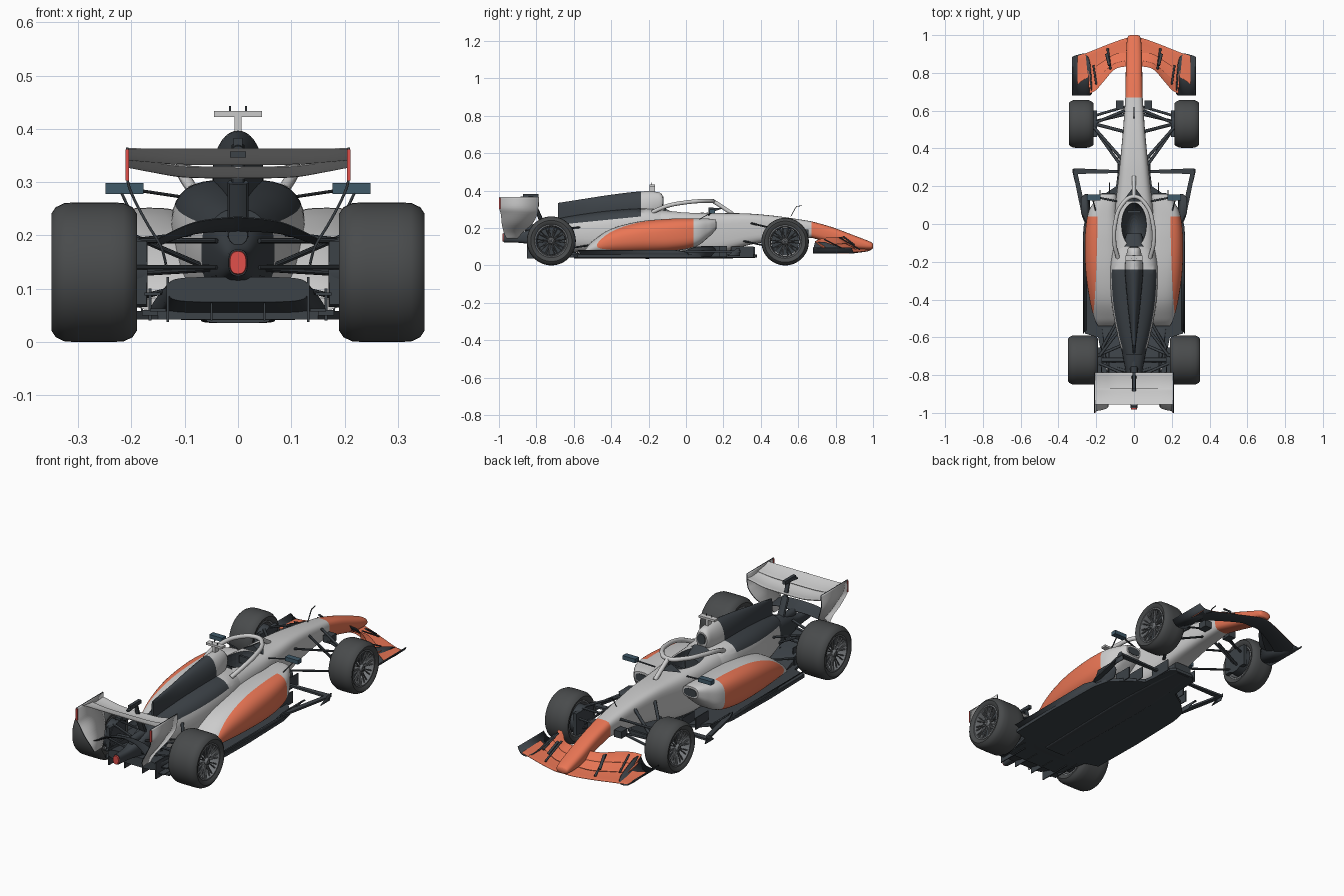
import bpy, bmesh, math
from mathutils import Vector

if "Cube" in bpy.data.objects:
    bpy.data.objects.remove(bpy.data.objects["Cube"])


def material(name, *rgb):
    m = bpy.data.materials.new(name)
    m.diffuse_color = (*rgb, 1)
    m.use_nodes = True
    m.node_tree.nodes["Principled BSDF"].inputs["Base Color"].default_value = m.diffuse_color
    return m


WHITE = material("light_grey", .62, .62, .60)
DARK = material("carbon", .045, .054, .063)
ORANGE = material("orange", .82, .18, .09)
RUBBER = material("rubber", .066, .07, .072)
RIM = material("rim", .17, .18, .19)
RED = material("red", .75, .08, .07)
BLUE = material("slate_blue", .05, .10, .14)


def make(name, verts, faces, mats, pick=None, mirror=False, solid=0, cuts=()):
    """Mesh object; cuts are (point, normal) planes; pick(centre, normal) gives a face's material index."""
    me = bpy.data.meshes.new(name)
    me.from_pydata([tuple(v) for v in verts], [], faces)
    bm = bmesh.new()
    bm.from_mesh(me)
    for co, no in cuts:
        bmesh.ops.bisect_plane(bm, geom=bm.verts[:] + bm.edges[:] + bm.faces[:], plane_co=co, plane_no=no)
    bmesh.ops.recalc_face_normals(bm, faces=bm.faces)
    for f in bm.faces:
        f.smooth = True
        if pick:
            f.material_index = int(pick(f.calc_center_median(), f.normal))
    bm.to_mesh(me)
    bm.free()
    me.set_sharp_from_angle(angle=math.radians(35))
    for m in mats:
        me.materials.append(m)
    ob = bpy.data.objects.new(name, me)
    bpy.context.collection.objects.link(ob)
    if solid:
        s = ob.modifiers.new("thickness", 'SOLIDIFY')
        s.thickness, s.offset, s.material_offset_rim = solid, 0, len(mats) - 1
    if mirror:
        ob.modifiers.new("mirror", 'MIRROR')
    return ob


def bridge(rings, n, closed=False, caps=(True, True)):
    k = len(rings)
    fs = [(i * n + j, i * n + (j + 1) % n, (i + 1) % k * n + (j + 1) % n, (i + 1) % k * n + j)
          for i in range(k if closed else k - 1) for j in range(n)]
    if not closed:
        fs += [tuple(range(n))] * caps[0] + [tuple(range((k - 1) * n, k * n))] * caps[1]
    return [v for r in rings for v in r], fs


def smooth_rows(rows, sub):
    out = []
    for i in range(len(rows) - 1):
        a, b, c, d = rows[max(i - 1, 0)], rows[i], rows[i + 1], rows[min(i + 2, len(rows) - 1)]
        for s in range(sub):
            t = s / sub
            out.append([.5 * (2 * q + (r - p) * t + (2*p - 5*q + 4*r - w) * t*t + (3*q - p - 3*r + w) * t**3)
                        for p, q, r, w in zip(a, b, c, d)])
    return out + [list(rows[-1])]


def loft(name, rows, mats, pick=None, mirror=False, sub=6, n=36, cuts=()):
    """Rounded sections along y: (y, x centre, half width, z bottom, z top, squareness)."""
    rings = []
    for y, xc, hw, zb, zt, e in smooth_rows(rows, sub):
        ring = []
        for k in range(n):
            c, s = math.cos(math.tau * k / n), math.sin(math.tau * k / n)
            ring.append((xc + hw * math.copysign(abs(c) ** (2 / e), c), y,
                         (zb + zt) / 2 + (zt - zb) / 2 * math.copysign(abs(s) ** (2 / e), s)))
        rings.append(ring)
    return make(name, *bridge(rings, n), mats, pick, mirror, cuts=cuts)


def wing(name, rows, mats, pick=None, thick=.006, sag=.008):
    """Aerofoil along x: (x, lead y, lead z, trail y, trail z), mirrored."""
    ts = [0, .05, .15, .3, .5, .75, 1]
    path = [(t, 1) for t in ts] + [(t, -1) for t in reversed(ts)]
    rings = []
    for x, yl, zl, yt, zt in smooth_rows(rows, 6):
        rings.append([(x, yl + (yt - yl) * t, zl + (zt - zl) * t - sag * 4 * t * (1 - t)
                       + s * (.001 + thick * 1.6 * math.sqrt(t) * (1 - t))) for t, s in path])
    return make(name, *bridge(rings, len(path), caps=(rows[0][0] > 0, True)), mats, pick, True)


def sheet(name, rows, mats, sub=5, solid=.005):
    """Curved plate: rows of (x, z, front y, back y), mirrored."""
    vs = []
    for x, z, y0, y1 in smooth_rows(rows, sub):
        vs += [(x, y0, z), (x, y1, z)]
    return make(name, vs, [(i, i + 1, i + 3, i + 2) for i in range(0, len(vs) - 2, 2)], mats, mirror=True, solid=solid)


def plate(name, outline, z0, z1, mat, mirror=False):
    return make(name, *bridge([[(x, y, z) for x, y in outline] for z in (z0, z1)], len(outline)), [mat], mirror=mirror)


def rods(name, items, mat, mirror=True, n=10):
    vs, fs = [], []
    for p, q, r in items:
        p, q = Vector(p), Vector(q)
        d = (q - p).normalized()
        u = d.cross(Vector((0, .1, 1))).normalized()
        w = d.cross(u)
        v, f = bridge([[c + u * r * math.cos(math.tau*k/n) + w * r * .6 * math.sin(math.tau*k/n) for k in range(n)] for c in (p, q)], n)
        fs += [tuple(i + len(vs) for i in g) for g in f]
        vs += v
    return make(name, vs, fs, [mat], mirror=mirror)


def boxes(name, items, mat, mirror=False):
    vs, fs = [], []
    for x, y, z, a, b, c in items:
        v, f = bridge([[(x + i*a/2, y + j*b/2, z + k*c/2) for i, j in ((-1, -1), (1, -1), (1, 1), (-1, 1))] for k in (-1, 1)], 4)
        fs += [tuple(i + len(vs) for i in g) for g in f]
        vs += v
    return make(name, vs, fs, [mat], mirror=mirror)


def lathe(name, prof, y, z, mat, n=48):
    rings = [[(x, y + r * math.cos(math.tau*k/n), z + r * math.sin(math.tau*k/n)) for k in range(n)] for x, r in prof]
    return make(name, *bridge(rings, n, closed=True), [mat], mirror=True)


# Wheels: tyre, rim, brake drum, hub and spokes
for end, y, R, a, b in (("front", .53, .127, .215, .345), ("rear", -.72, .131, .19, .35)):
    lathe(end + "_tyre", [(a + .012, .086), (a + .002, .098), (a, .11), (a + .008, R - .009), (a + .025, R - .001),
                          (a + .05, R), (b - .05, R), (b - .025, R - .001), (b - .008, R - .009), (b, .11),
                          (b - .002, .098), (b - .012, .086)], y, R, RUBBER)
    lathe(end + "_rim", [(a + .01, .088), (b - .009, .089), (b - .008, .082), (b - .03, .076), (a + .03, .076), (a + .01, .08)], y, R, RIM)
    lathe(end + "_brake_drum", [(a - .02, .005), (a - .02, .065), (b - .05, .074), (b - .05, .005)], y, R, DARK)
    lathe(end + "_hub", [(b - .05, .004), (b - .05, .022), (b - .02, .018), (b - .012, .011), (b - .012, .004)], y, R, RIM, 20)
    spokes = []
    for k in range(20):
        t = math.tau * (k // 2) / 10
        u = t + (.12 if k % 2 else -.12)
        spokes.append(((b - .026, y + .014 * math.cos(t), R + .014 * math.sin(t)),
                       (b - .018, y + .08 * math.cos(u), R + .08 * math.sin(u)), .005))
    rods(end + "_spokes", spokes, RIM, n=6)

# Nose and chassis with the cockpit cut out
loft("nose", [(1.0, 0, .02, .095, .115, 2), (.985, 0, .035, .085, .127, 2.4), (.9, 0, .042, .09, .16, 2.8),
              (.78, 0, .044, .12, .205, 3), (.67, 0, .046, .148, .236, 3.2)], [ORANGE])
chassis = loft("chassis", [(.67, 0, .046, .148, .236, 3.2), (.5, 0, .058, .135, .262, 3.5), (.34, 0, .073, .11, .277, 4),
                           (.2, 0, .088, .07, .28, 4), (.08, 0, .102, .055, .283, 4), (-.08, 0, .112, .055, .293, 3.5),
                           (-.2, 0, .115, .055, .3, 3)], [WHITE])
bpy.ops.mesh.primitive_uv_sphere_add(segments=32, ring_count=20, location=(0, -.005, .29))
cutter = bpy.context.object
cutter.scale = (.066, .118, .14)
cutter.data.materials.append(DARK)
cutter.hide_render = True
bo = chassis.modifiers.new("cockpit", 'BOOLEAN')
bo.object, bo.operation, bo.material_mode = cutter, 'DIFFERENCE', 'TRANSFER'
bpy.context.view_layer.objects.active = chassis
bpy.ops.object.modifier_apply(modifier="cockpit")
bpy.data.objects.remove(cutter)
loft("headrest", [(-.05, 0, .04, .2, .27, 3), (-.12, 0, .06, .18, .31, 3)], [DARK])
boxes("steering_wheel", [(0, .065, .255, .07, .012, .035)], DARK)

# Halo
cu = bpy.data.curves.new("halo", 'CURVE')
cu.dimensions, cu.bevel_depth, cu.bevel_resolution = '3D', .011, 3
arc = [(.085, -.18, .285), (.104, -.1, .318), (.1, 0, .337), (.065, .1, .345)]
for pts in (arc + [(0, .145, .344)] + [(-x, y, z) for x, y, z in reversed(arc)], [(0, .25, .275), (0, .19, .315), (0, .145, .344)]):
    sp = cu.splines.new('BEZIER')
    sp.bezier_points.add(len(pts) - 1)
    for p, co in zip(sp.bezier_points, pts):
        p.co, p.handle_left_type, p.handle_right_type = co, 'AUTO', 'AUTO'
cu.use_fill_caps = True
cu.materials.append(WHITE)
bpy.context.collection.objects.link(bpy.data.objects.new("halo", cu))
make("windscreen", [(0, .2, .305), (-.06, .12, .28), (.06, .12, .28), (0, .12, .31)],
     [(0, 1, 2), (0, 1, 3), (0, 2, 3), (1, 2, 3)], [DARK])

# Sidepods with orange flanks and dark inlets
edge = (Vector((.198, 0, 0)), Vector((1, .02, .1)).normalized())
edge[0].z = .2
loft("sidepod", [(.16, .137, .042, .19, .245, 3), (.12, .15, .06, .15, .25, 3), (.05, .165, .08, .1, .252, 3),
                 (-.08, .165, .095, .075, .25, 2.8), (-.25, .155, .101, .065, .235, 2.5), (-.4, .135, .1, .06, .195, 2.4),
                 (-.5, .11, .1, .058, .13, 2.4), (-.54, .1, .09, .056, .085, 2.4)], [WHITE, ORANGE],
     lambda c, n: c.y < .04 and (c - edge[0]).dot(edge[1]) > 0, True, 8, 48, [edge, ((0, .04, 0), (0, 1, 0))])
loft("sidepod_inlet", [(.163, .137, .034, .196, .235, 3), (.155, .137, .034, .196, .235, 3)], [DARK], mirror=True, sub=1)

# Engine cover, spine and airbox
line = (Vector((0, -.24, .262)), Vector((0, -.1, 1)))
loft("engine_cover", [(-.12, 0, .112, .06, .297, 3), (-.24, 0, .127, .06, .305, 3.4), (-.42, 0, .118, .06, .292, 3),
                      (-.58, 0, .09, .07, .27, 2.6), (-.69, 0, .06, .09, .25, 2.4)], [WHITE, DARK],
     lambda c, n: c.y < -.24 and ((c - line[0]).dot(line[1]) > 0 or c.y < -.66),
     cuts=[line, ((0, -.24, 0), (0, 1, 0)), ((0, -.66, 0), (0, 1, 0))])
loft("airbox_spine", [(-.125, 0, .03, .3, .375, 2.2), (-.15, 0, .038, .27, .392, 2.2), (-.24, 0, .048, .23, .396, 2),
                      (-.4, 0, .036, .22, .378, 2), (-.55, 0, .02, .2, .355, 2.2), (-.685, 0, .006, .2, .334, 4)],
     [WHITE, DARK], lambda c, n: c.y < -.24, cuts=[((0, -.24, 0), (0, 1, 0))])
loft("air_intake", [(-.12, 0, .023, .315, .368, 2.2), (-.13, 0, .023, .315, .368, 2.2)], [DARK], sub=1)
boxes("camera_mount", [(0, -.18, .405, .014, .03, .04), (0, -.18, .428, .09, .028, .011)], WHITE)
rods("aerials", [((.015, -.185, .43), (.015, -.185, .443), .002), ((.0, .56, .262), (.0, .59, .315), .003),
                 ((0, .59, .315), (0, .62, .32), .003)], DARK)

# Mirrors
boxes("mirror_housing", [(.213, .14, .288, .072, .03, .02)], BLUE, True)
rods("mirror_stalk", [((.19, .14, .285), (.09, .12, .27), .005), ((.22, .135, .283), (.2, .06, .24), .003)], DARK)

# Floor, diffuser, fences and bargeboard frame
half = [(.05, .38), (.075, .36), (.095, .2), (.17, .15), (.24, .08), (.258, 0), (.265, -.3), (.26, -.58), (.19, -.6), (.17, -.7), (.15, -.76)]
plate("floor", half + [(-x, y) for x, y in reversed(half)], .042, .058, DARK)
sheet("floor_edge", [(.25, .05, .02, -.56), (.262, .07, .0, -.57), (.268, .082, -.06, -.58)], [DARK])
loft("plank", [(.37, 0, .05, .04, .1, 5), (0, 0, .07, .036, .06, 6), (-.6, 0, .06, .036, .06, 6)], [DARK])
loft("diffuser", [(-.55, 0, .17, .042, .06, 8), (-.7, 0, .15, .045, .1, 6), (-.85, 0, .13, .075, .122, 5)], [DARK])
boxes("diffuser_fence", [(.05, -.76, .07, .004, .16, .06), (.132, -.76, .08, .005, .18, .085),
                         (.165, -.7, .07, .005, .14, .06), (.15, -.8, .06, .03, .06, .005)], DARK, True)
boxes("front_fence", [(.085, .3, .072, .004, .12, .06), (.13, .17, .075, .004, .1, .06), (.18, .13, .075, .004, .1, .06)], DARK, True)
plate("bargeboard_frame", [(.08, .285), (.32, .295), (.322, .27), (.275, .04), (.25, -.02), (.25, .05), (.298, .265), (.08, .27)],
      .07, .08, DARK, True)
sheet("bargeboard_vane", [(.322, .09, .29, .27), (.31, .05, .29, .22)], [DARK])
sheet("floor_vanes", [(.235, .045, .13, -.05), (.25, .08, .16, .0), (.28, .1, .14, .06)], [DARK])

# Front wing
under = lambda c, n: n.z < -.2
wing("front_wing_main", [(0, .99, .085, .88, .09), (.05, .982, .08, .88, .09), (.14, .95, .074, .84, .085),
                         (.24, .91, .07, .78, .08), (.3, .89, .07, .74, .076)], [ORANGE, DARK], under, sag=.004)
wing("front_flap_lower", [(.03, .905, .092, .85, .12), (.1, .9, .092, .835, .12), (.18, .85, .088, .765, .112),
                          (.24, .81, .084, .72, .1)], [ORANGE, DARK], under, .004, .003)
wing("front_flap_upper", [(.03, .865, .118, .835, .15), (.1, .85, .118, .82, .152), (.16, .805, .114, .755, .148),
                          (.2, .77, .108, .71, .138), (.235, .74, .1, .69, .128)], [ORANGE, DARK], under, .004, .003)
sheet("front_wing_endplate", [(.225, .125, .74, .69), (.236, .085, .86, .68), (.26, .069, .9, .68), (.3, .07, .895, .68),
                              (.325, .095, .885, .68)], [DARK])
rods("flap_brackets", [((.14, .93, .085), (.125, .82, .15), .006), ((.145, .9, .11), (.13, .84, .155), .008),
                       ((.215, .84, .09), (.2, .74, .14), .005)], DARK)

# Rear wing
wing("rear_wing_main", [(0, -.785, .318, -.885, .328), (.1, -.785, .32, -.885, .33), (.16, -.785, .33, -.885, .338),
                        (.207, -.785, .34, -.885, .345)], [WHITE], None, .008, .01)
wing("rear_wing_flap", [(0, -.87, .335, -.955, .362), (.12, -.87, .336, -.955, .362), (.207, -.87, .345, -.955, .363)],
     [WHITE], None, .005, .006)
sheet("rear_wing_endplate", [(.208, .365, -.785, -1.0), (.208, .31, -.79, -1.0), (.198, .275, -.795, -.99), (.172, .225, -.82, -.985),
                             (.145, .18, -.87, -.975), (.135, .145, -.9, -.96)], [WHITE, DARK])
boxes("endplate_light", [(.208, -.997, .332, .007, .008, .058)], RED, True)
wing("beam_wing", [(0, -.85, .21, -.92, .235), (.08, -.86, .205, -.93, .225), (.148, -.88, .185, -.95, .195)], [DARK], None, .005, .004)
rods("rear_wing_pylon", [((0, -.76, .21), (0, -.8, .3), .02), ((0, -.8, .3), (0, -.82, .37), .012),
                         ((0, -.82, .37), (0, -.885, .362), .01)], DARK, False)
boxes("flap_actuator", [(0, -.83, .374, .016, .085, .018), (0, -.955, .352, .03, .02, .012)], DARK)

# Gearbox, exhaust and rain light
loft("gearbox", [(-.6, 0, .08, .09, .25, 3), (-.75, 0, .05, .1, .22, 3), (-.88, 0, .026, .12, .178, 3),
                 (-.975, 0, .018, .124, .174, 2.5)], [DARK])
loft("rain_light", [(-.97, 0, .017, .126, .172, 2.5), (-.982, 0, .015, .128, .17, 2.5)], [RED], sub=1)
loft("exhaust", [(-.68, 0, .024, .18, .228, 2), (-.86, 0, .018, .182, .218, 2)], [DARK])

# Suspension and brake ducts
rods("front_suspension", [((.22, .53, .185), (.05, .6, .225), .008), ((.22, .52, .185), (.07, .35, .225), .008),
                          ((.22, .54, .085), (.05, .58, .145), .008), ((.22, .52, .085), (.07, .31, .13), .008),
                          ((.21, .53, .1), (.055, .49, .235), .009), ((.22, .57, .15), (.05, .62, .17), .007)], DARK)
boxes("front_brake_duct", [(.205, .53, .13, .02, .14, .11), (.075, .63, .175, .04, .05, .035)], DARK, True)
rods("rear_suspension", [((.2, -.72, .19), (.07, -.55, .205), .008), ((.2, -.73, .19), (.04, -.8, .19), .008),
                         ((.2, -.71, .08), (.08, -.5, .11), .008), ((.2, -.73, .08), (.04, -.78, .12), .008),
                         ((.2, -.7, .2), (.06, -.64, .14), .008), ((.2, -.78, .14), (.04, -.83, .14), .007),
                         ((.2, -.72, .13), (.03, -.72, .14), .012)], DARK)
boxes("rear_brake_duct", [(.182, -.72, .13, .02, .13, .12), (.165, -.76, .055, .03, .1, .01), (.16, -.77, .09, .03, .1, .006)], DARK, True)
